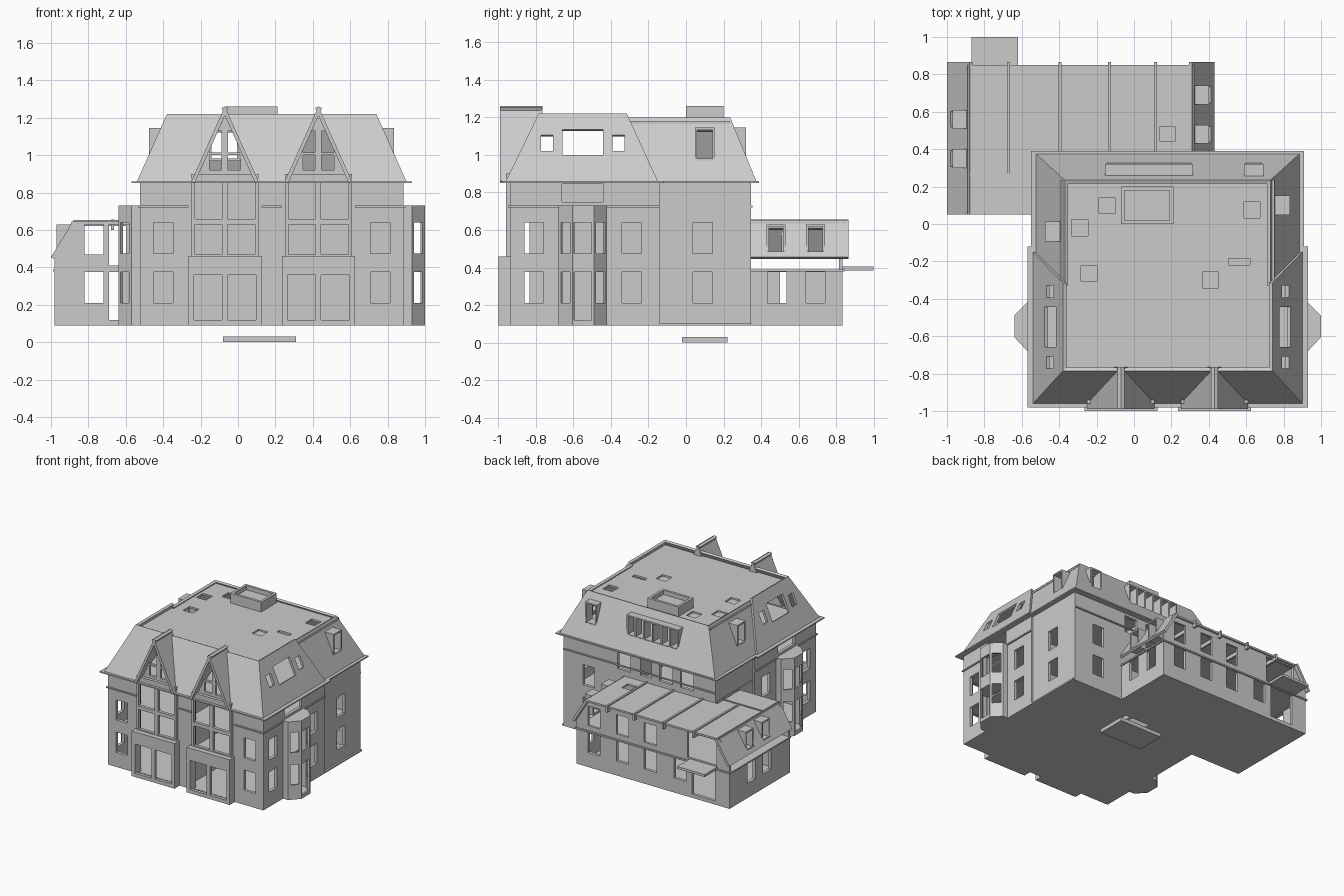
import bpy
import bmesh
from mathutils import Vector

if "Cube" in bpy.data.objects:
    bpy.data.objects.remove(bpy.data.objects["Cube"])

stone = bpy.data.materials.new("light_grey")
stone.use_nodes = True
stone.diffuse_color = (.6, .6, .6, 1)
for node in stone.node_tree.nodes:
    if node.type == 'BSDF_PRINCIPLED':
        node.inputs["Base Color"].default_value = stone.diffuse_color


def finish(name, bm):
    mesh = bpy.data.meshes.new(name)
    bm.to_mesh(mesh)
    bm.free()
    mesh.materials.append(stone)
    obj = bpy.data.objects.new(name, mesh)
    bpy.context.scene.collection.objects.link(obj)
    return obj


def boxes(name, *extents):
    """One object made of boxes, each given as x, x, y, y, z, z."""
    bm = bmesh.new()
    for x0, x1, y0, y1, z0, z1 in extents:
        cube = bmesh.ops.create_cube(bm, size=1)["verts"]
        for v in cube:
            v.co = Vector((x1 if v.co.x > 0 else x0,
                           y1 if v.co.y > 0 else y0,
                           z1 if v.co.z > 0 else z0))
    bmesh.ops.recalc_face_normals(bm, faces=bm.faces)
    return finish(name, bm)


def panel(name, points, holes=(), axes=(0, 2), thick=.02):
    """Convex sheet, points anticlockwise from outside, with rectangular holes."""
    bm = bmesh.new()
    bm.faces.new([bm.verts.new(p) for p in points])
    i, j = axes
    for hole in holes:
        for k, axis in enumerate((i, i, j, j)):
            spot, normal = Vector(), Vector()
            spot[axis], normal[axis] = hole[k], 1
            geometry = bm.verts[:] + bm.edges[:] + bm.faces[:]
            bmesh.ops.bisect_plane(bm, geom=geometry, dist=.00001,
                                   plane_co=spot, plane_no=normal)
    gone = []
    for face in bm.faces:
        c = face.calc_center_median()
        if any(h[0] < c[i] < h[1] and h[2] < c[j] < h[3] for h in holes):
            gone.append(face)
    bmesh.ops.delete(bm, geom=gone, context='FACES')
    obj = finish(name, bm)
    shell = obj.modifiers.new("thickness", 'SOLIDIFY')
    shell.thickness, shell.offset = thick, -1
    return obj


def wall(name, start, end, bottom, top, holes=(), thick=.025):
    """Upright wall running left to right as seen from outside."""
    axis = 0 if abs(end[0] - start[0]) > abs(end[1] - start[1]) else 1
    points = [(*start, bottom), (*end, bottom), (*end, top), (*start, top)]
    return panel(name, points, holes, (axis, 2), thick)


def flat(name, outline, z, holes=(), thick=.015):
    return panel(name, [(x, y, z) for x, y in outline], holes, (0, 1), thick)


def rect(x0, x1, y0, y1):
    return [(x0, y0), (x1, y0), (x1, y1), (x0, y1)]


def flip(x):
    """Mirror across the centre line of the main house."""
    return .36 - x


def windows(mid, half, *levels):
    return [(mid - half, mid + half, *level) for level in levels]


def dormer(name, axis, sign, front, mid, half, bottom, top, depth, mullions=0):
    """Open-fronted dormer box facing along one horizontal axis."""
    back, t = front - sign * depth, .012
    pieces = [(mid - half, mid - half + t, bottom, top),
              (mid + half - t, mid + half, bottom, top),
              (mid - half, mid + half, top - t, top),
              (mid - half, mid + half, bottom, bottom + t)]
    for n in range(mullions):
        a = mid - half + 2 * half * (n + 1) / (mullions + 1)
        pieces.append((a - t / 2, a + t / 2, bottom, top))
    d0, d1 = min(front, back), max(front, back)
    if axis == 0:
        boxes(name, *[(d0, d1, a, b, c, d) for a, b, c, d in pieces])
    else:
        boxes(name, *[(a, b, d0, d1, c, d) for a, b, c, d in pieces])


# Shared levels and lines
BASE, FLOOR, CORNICE, EAVE, RIDGE, DECK = .09, .39, .73, .86, 1.22, 1.2
LOW, UP, DOOR = (.21, .375), (.475, .64), (.12, .375)
FRONT, STEP, BACK, REAR = -.935, -.14, .345, .835
EAST, EAST_BACK = .885, .87
WEST, WEST_BACK = flip(EAST), flip(EAST_BACK)
GABLES = (-.07, .43)

# Main house: front wall
holes = windows(-.4, .052, LOW, UP) + windows(flip(-.4), .052, LOW, UP)
for c in GABLES:
    holes += windows(c, .175, (.1, .855))
wall("front_wall", (WEST, FRONT), (EAST, FRONT), BASE, EAVE, holes)

# Side walls, opened behind the bays
holes = windows(-.81, .05, LOW, UP) + windows(-.29, .052, LOW, UP)
holes += windows(-.55, .11, (.1, .72), (.75, .845))
rear_holes = windows(.09, .052, LOW, UP)
wall("left_wall", (EAST, FRONT), (EAST, STEP), BASE, EAVE, holes)
wall("left_rear_wall", (EAST_BACK, STEP), (EAST_BACK, BACK), BASE, EAVE, rear_holes)
wall("right_wall", (WEST, STEP), (WEST, FRONT), BASE, EAVE, holes)
wall("right_rear_wall", (WEST_BACK, BACK), (WEST_BACK, STEP), BASE, EAVE, rear_holes)

# Rear wall with an upper window row
holes = windows(.64, .052, LOW, UP)
for n in range(4):
    holes += windows(-.25 + n * .19, .06, (.69, .83))
wall("rear_wall", (EAST_BACK, BACK), (WEST_BACK, BACK), BASE, EAVE, holes)

# Cornice strips around the walls
t = .01
for a, b in ((WEST - t, -.265), (.125, .235), (.625, EAST + t)):
    boxes("front_cornice", (a, b, FRONT - t, FRONT, .72, CORNICE))
for name, x in (("left_cornice", EAST), ("right_cornice", WEST)):
    boxes(name, (x - t, x + t, FRONT - t, STEP, .72, CORNICE))
boxes("rear_cornice", (WEST_BACK, EAST_BACK, BACK, BACK + t, .72, CORNICE))

# Floors, partitions and the loose plate below
flat("base_slab", rect(WEST, EAST, FRONT, BACK), BASE + .012, [(0, .23, .02, .18)], .012)
for z in (FLOOR, .655):
    boxes("floor_slab", (WEST + t, EAST - t * 3, FRONT, BACK, z - .012, z))
boxes("eave_slab", (-.57, .93, -.98, -.12, .85, EAVE),
      (-.55, .91, -.12, .39, .85, EAVE))
boxes("partitions", (.17, .19, FRONT + .1, BACK, BASE, .85),
      (WEST_BACK, EAST_BACK, -.11, -.09, BASE, .85))
boxes("foundation_plate", (-.08, .31, -.02, .22, 0, .03))

# Side bays
outline = [(EAST - t, -.68), (.93, -.68), (1, -.605), (1, -.49), (.93, -.42), (EAST - t, -.42)]
cuts = [(), windows(-.643, .024, LOW, UP), windows(-.55, .047, DOOR, UP),
        windows(-.455, .024, LOW, UP), ()]
mirrored = [(flip(x), y) for x, y in reversed(outline)]
for side, shape in (("left", outline), ("right", mirrored)):
    order = cuts if side == "left" else cuts[::-1]
    for a, b, cut in zip(shape, shape[1:], order):
        wall(side + "_bay_wall", a, b, BASE, CORNICE, cut, .015)
    for z in (BASE + t, FLOOR, CORNICE):
        flat(side + "_bay_slab", shape, z, thick=t)

# Front gable bays
for c in GABLES:
    panes = [h for s in (-1, 1) for h in windows(c + s * .09, .075, (.12, .36))]
    lower, upper = .195, .18
    wall("bay_front", (c - lower, -1), (c + lower, -1), BASE, .46, panes)
    wall("bay_left_cheek", (c + lower, -1), (c + lower, FRONT), BASE, .46)
    wall("bay_right_cheek", (c - lower, FRONT), (c - lower, -1), BASE, .46)
    boxes("bay_slabs", (c - lower, c + lower, -1, FRONT, .445, .46),
          (c - lower, c + lower, -1, FRONT, BASE, BASE + t))
    panes = [h for s in (-1, 1)
             for h in windows(c + s * .09, .075, (.47, .63), (.66, .85))]
    wall("loggia_front", (c - upper, -.96), (c + upper, -.96), .46, .9, panes)
    for x in (c - upper, c + upper - .02):
        boxes("loggia_cheek", (x, x + .02, -.96, FRONT, .46, EAVE))
    # Gable glazing frame, roof sheets and back closure
    panes = [h for s in (-1, 1)
             for h in windows(c + s * .05, .033, (.92, 1), (1.015, 1.13))]
    panel("gable_frame", [(c - .16, -.93, .88), (c + .16, -.93, .88), (c, -.93, 1.24)], panes)
    peak, foot = 1.26, EAVE
    panel("gable_right_slope", [(c - upper, -.96, foot), (c - upper, -.99, foot),
                                (c, -.99, peak), (c, -.765, peak)])
    panel("gable_left_slope", [(c + upper, -.99, foot), (c + upper, -.96, foot),
                               (c, -.765, peak), (c, -.99, peak)])
    panel("gable_back", [(c + .05, -.765, 1.15), (c - .05, -.765, 1.15), (c, -.765, peak)])

# Mansard front slopes between the gables
g0, g1 = GABLES
for name, a, b, c, d in (("right", -.54, g0 - .18, g0 - .018, -.38),
                         ("middle", g0 + .18, g1 - .18, g1 - .018, g0 + .018),
                         ("left", g1 + .18, .9, .74, g1 + .018)):
    panel("front_slope_" + name, [(a, -.96, EAVE), (b, -.96, EAVE),
                                  (c, -.785, RIDGE), (d, -.785, RIDGE)])

# Mansard side and rear slopes
holes = windows(-.55, .107, (1, 1.135))
for mid in (-.74, -.36):
    holes += windows(mid, .032, (1.02, 1.105))
DORMER = (.98, 1.13)
for side, dormer_y in (("left", .1), ("right", -.04)):
    fix = (lambda x: x) if side == "left" else flip
    fore = [(fix(.9), -.96, EAVE), (fix(.9), -.15, EAVE),
            (fix(.74), -.315, RIDGE), (fix(.74), -.785, RIDGE)]
    aft = [(fix(.885), -.16, EAVE), (fix(.885), .375, EAVE),
           (fix(.73), .235, DECK), (fix(.73), -.33, DECK)]
    if side == "right":
        fore.reverse()
        aft.reverse()
    panel(side + "_slope", fore, holes, (1, 2))
    panel(side + "_rear_slope", aft, windows(dormer_y, .045, DORMER), (1, 2))
    sign = 1 if side == "left" else -1
    dormer(side + "_dormer", 0, sign, fix(.835), dormer_y, .053, .97, 1.145, .09)
panel("rear_slope", [(.885, .375, EAVE), (flip(.885), .375, EAVE),
                     (flip(.73), .235, DECK), (.73, .235, DECK)],
      windows(.64, .045, DORMER) + windows(.08, .225, DORMER))
dormer("rear_dormer", 1, 1, .32, .64, .053, .97, 1.145, .08)
dormer("wide_rear_dormer", 1, 1, .32, .08, .235, .97, 1.14, .08, 5)

# Flat roof with skylight openings and a stair hood
lights = [(x - .043, x + .043, y - .043, y + .043) for x, y in
          ((-.29, -.02), (-.145, .1), (-.24, -.265), (.41, -.3), (.63, .075))]
lights.append((.505, .62, -.22, -.185))
flat("roof_deck", rect(-.39, .75, -.8, .235), 1.18, lights)
boxes("stair_hood", (-.07, -.05, 0, .2, 1.17, 1.26), (.19, .21, 0, .2, 1.17, 1.26),
      (-.07, .21, 0, .02, 1.17, 1.26), (-.07, .21, .18, .2, 1.17, 1.26),
      (-.06, .2, .01, .19, 1.2, 1.225))

# Rear annex: ground floor
A_WEST, A_EAST, A_FRONT = -.98, .41, .05
bays = (-.53, -.26, -.01, .25)
front_holes = [(-.82, -.72, *LOW), (-.69, -.58, *DOOR)]
rear_holes = [(-.85, -.64, *DOOR)]
for mid in bays:
    rear_holes += windows(mid, .055, LOW)
wall("annex_front_wall", (A_WEST, A_FRONT), (WEST, A_FRONT), BASE, FLOOR, front_holes)
wall("annex_right_wall", (A_WEST, REAR), (A_WEST, A_FRONT), BASE, FLOOR,
     windows(.35, .05, LOW) + windows(.55, .05, LOW))
wall("annex_rear_wall", (A_EAST, REAR), (A_WEST, REAR), BASE, FLOOR, rear_holes)
wall("annex_left_wall", (A_EAST, BACK), (A_EAST, REAR), BASE, FLOOR,
     windows(.485, .05, LOW) + windows(.69, .05, LOW))
for name, z, lip in (("annex_base", BASE + .012, 0), ("annex_floor", FLOOR, t)):
    boxes(name, (A_WEST - lip, WEST, A_FRONT, REAR + lip, z - .012, z),
          (WEST, A_EAST + lip, BACK, REAR + lip, z - .012, z))

# Annex upper floor
panel("annex_upper_front", [(x, A_FRONT, z) for x, z in (
    (A_WEST, FLOOR), (WEST, FLOOR), (WEST, .64), (-.89, .64), (A_WEST, .46))],
    [(-.82, -.72, .47, .63), (-.69, -.58, .41, .63)])
rear_holes = [(-.86, -.6, .41, .62)]
for mid in bays[1:]:
    rear_holes += windows(mid, .055, (.43, .59))
panel("annex_upper_rear", [(x, REAR, z) for x, z in (
    (A_EAST, FLOOR), (A_WEST, FLOOR), (A_WEST, .46), (-.89, .64), (.32, .64), (A_EAST, .46))],
    rear_holes)

# Annex roof: end slopes with dormers, flat top, party fins, canopy
TOP, DROP, OUT = .65, .455, .865
opening = (.485, .61)
panel("annex_right_slope", [(-1, OUT, DROP), (-1, A_FRONT, DROP),
                            (-.88, A_FRONT, TOP), (-.88, OUT, TOP)],
      windows(.35, .042, opening) + windows(.56, .042, opening), (1, 2))
panel("annex_left_slope", [(.43, BACK, DROP), (.43, OUT, DROP), (.31, OUT, TOP), (.31, BACK, TOP)],
      windows(.48, .042, opening) + windows(.69, .042, opening), (1, 2))
for y in (.35, .56):
    dormer("annex_right_dormer", 0, -1, -.97, y, .05, .47, .63, .075)
for y in (.48, .69):
    dormer("annex_left_dormer", 0, 1, .4, y, .05, .47, .63, .075)
flat("annex_side_roof", rect(-.89, WEST, A_FRONT, BACK), .645)
flat("annex_roof", rect(-.89, .32, BACK, .85), .645, [(.14, .22, .44, .52)])
for x in (-.67, -.395, -.13, .115):
    boxes("party_fin", (x - .008, x + .008, .27 if x < WEST else BACK, OUT, .6, .655))
boxes("roof_rib", (-.88, WEST, .26, .27, .64, .653))
boxes("canopy", (-.87, -.62, REAR, 1, .385, .405))
